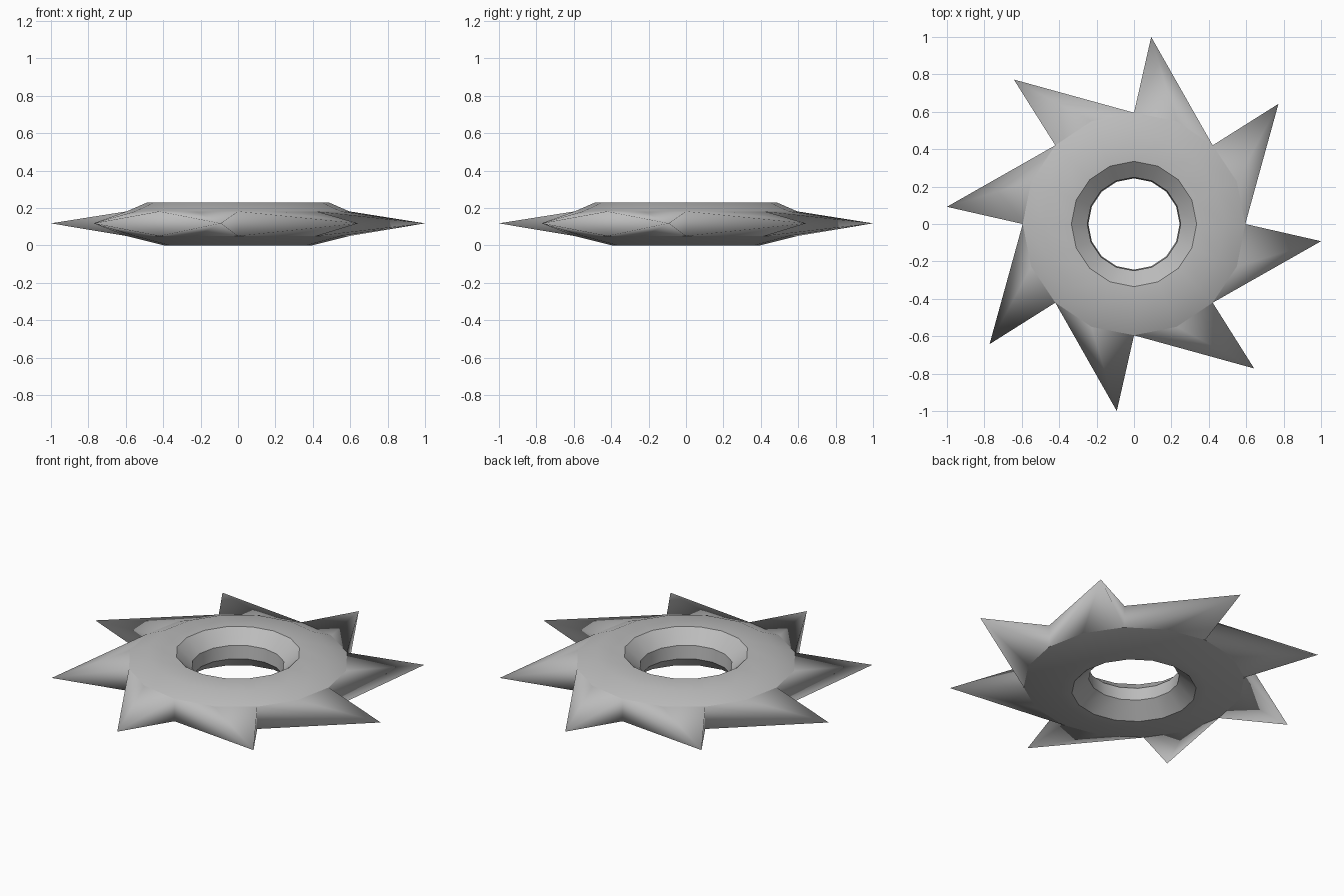
import bpy, bmesh
from math import sin, cos, radians, tau

if "Cube" in bpy.data.objects:
    bpy.data.objects.remove(bpy.data.objects["Cube"])

SEG = 16
# Ring cross-section (radius, z): upper outer edge, over the top, through the hole, to lower outer edge
PROFILE = [(0.595, 0.182), (0.485, 0.23), (0.335, 0.23), (0.25, 0.157),
           (0.244, 0.08), (0.335, 0.0), (0.395, 0.0), (0.595, 0.05)]
CREASED = (0, 2, 3, 4, 5, 7)  # profile points whose circles stay sharp


def polar(r, a, z):
    return (r * cos(a), r * sin(a), z)


bm = bmesh.new()

# Ring body, lathed with an open outer wall
cols = [[bm.verts.new(polar(r, tau * i / SEG, z)) for r, z in PROFILE]
        for i in range(SEG)]
for i in range(SEG):
    a, b = cols[i], cols[(i + 1) % SEG]
    for j in range(len(PROFILE) - 1):
        bm.faces.new((a[j], b[j], b[j + 1], a[j + 1]))

# Swept teeth: each pair of outer wall panels is drawn out to one tip
for k in range(0, SEG, 2):
    a, m, b = (cols[(k + n) % SEG] for n in range(3))
    tip = bm.verts.new(polar(1.0045, tau * k / SEG + radians(39.75), 0.118))
    loop = [a[0], m[0], b[0], b[-1], m[-1], a[-1]]
    for n in range(6):
        bm.faces.new((loop[n], loop[(n + 1) % 6], tip))

# Smooth shading everywhere, with creases round the ring
bmesh.ops.recalc_face_normals(bm, faces=bm.faces)
for f in bm.faces:
    f.smooth = True
for i in range(SEG):
    for j in CREASED:
        bm.edges.get((cols[i][j], cols[(i + 1) % SEG][j])).smooth = False

mesh = bpy.data.meshes.new("toothed_ring")
bm.to_mesh(mesh)
bm.free()
ring = bpy.data.objects.new("toothed_ring", mesh)
bpy.context.collection.objects.link(ring)

# Dark steel
steel = bpy.data.materials.new("steel")
steel.diffuse_color = (0.5, 0.5, 0.5, 1)
steel.use_nodes = True
steel.node_tree.nodes["Principled BSDF"].inputs["Base Color"].default_value = steel.diffuse_color
mesh.materials.append(steel)
